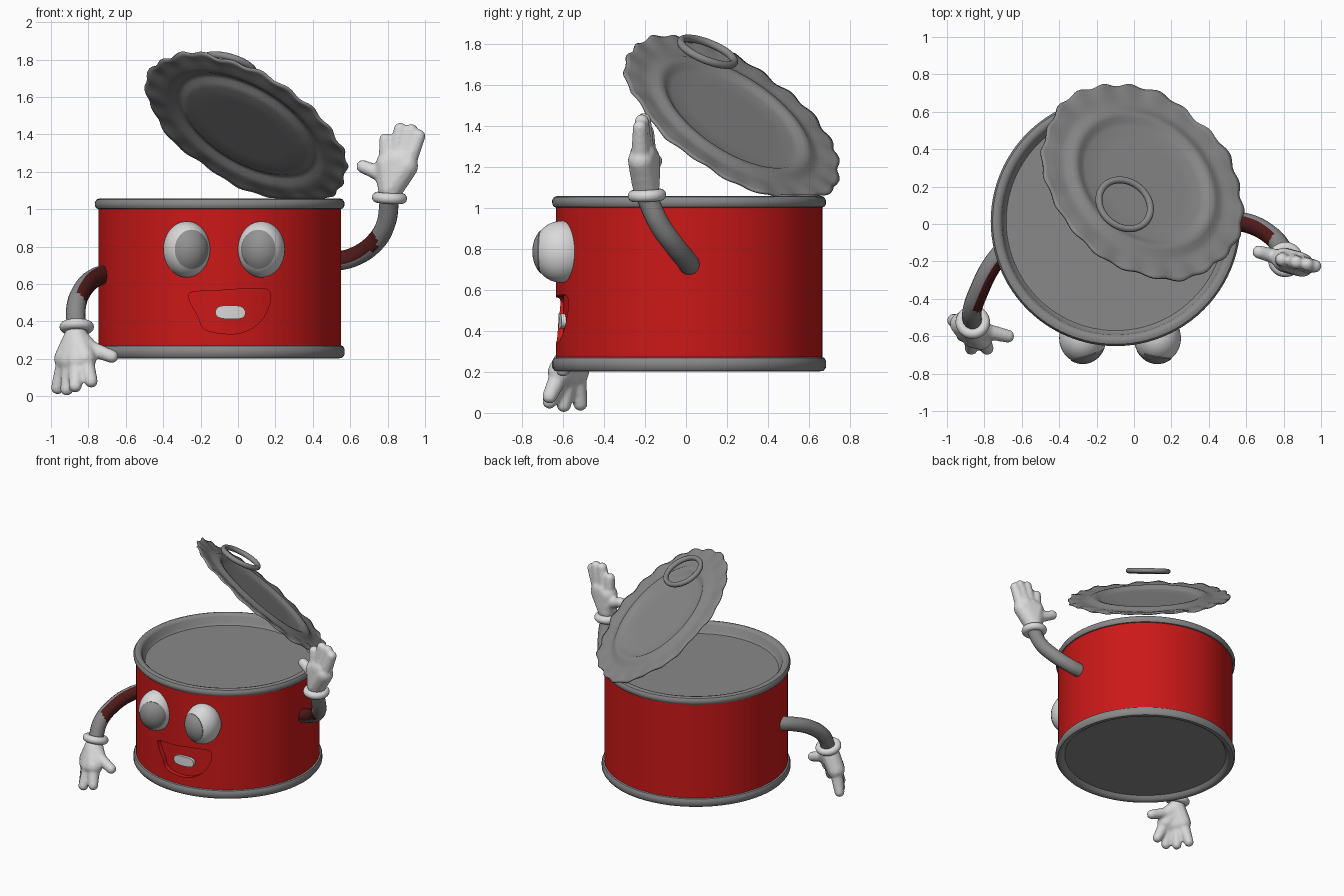
import bpy, bmesh, math
from mathutils import Vector, Matrix

if "Cube" in bpy.data.objects:
    bpy.data.objects.remove(bpy.data.objects["Cube"])

CX, CY, R = -0.098, 0.015, 0.649      # can axis and body radius


def material(name, col):
    m = bpy.data.materials.new(name)
    m.diffuse_color = (*col, 1)
    m.use_nodes = True
    m.node_tree.nodes["Principled BSDF"].inputs["Base Color"].default_value = m.diffuse_color
    return m


RED = material("red_label", (0.60, 0.009, 0.009))
METAL = material("grey_metal", (0.25, 0.25, 0.25))
MAROON = material("dark_maroon", (0.075, 0.010, 0.010))
WHITE = material("soft_white", (0.70, 0.70, 0.70))
PUPIL = material("pupil_grey", (0.29, 0.29, 0.29))


def activate(ob):
    bpy.ops.object.select_all(action='DESELECT')
    ob.select_set(True)
    bpy.context.view_layer.objects.active = ob


def smooth(ob, angle=40):
    activate(ob)
    bpy.ops.object.shade_smooth_by_angle(angle=math.radians(angle))


def make(name, bm, mat, angle=40):
    bmesh.ops.recalc_face_normals(bm, faces=bm.faces[:])
    me = bpy.data.meshes.new(name)
    bm.to_mesh(me)
    bm.free()
    ob = bpy.data.objects.new(name, me)
    bpy.context.collection.objects.link(ob)
    me.materials.append(mat)
    smooth(ob, angle)
    return ob


def apply_mod(ob, kind, **props):
    m = ob.modifiers.new(kind.lower(), kind)
    for k, v in props.items():
        setattr(m, k, v)
    activate(ob)
    bpy.ops.object.modifier_apply(modifier=m.name)


def lathe(name, profile, mat, n=96):
    bm = bmesh.new()
    vs = [bm.verts.new((CX + r, CY, z)) for r, z in profile]
    es = [bm.edges.new(p) for p in zip(vs, vs[1:])]
    bmesh.ops.spin(bm, geom=vs + es, cent=(CX, CY, 0), axis=(0, 0, 1),
                   angle=2 * math.pi, steps=n)
    bmesh.ops.remove_doubles(bm, verts=bm.verts[:], dist=1e-4)
    return make(name, bm, mat)


def slab(name, outline, inner, outer, mat, rings=6):
    """Closed curved plate: an x/z outline projected on two surfaces."""
    bm = bmesh.new()
    n = len(outline)
    mx, mz = (sum(p[i] for p in outline) / n for i in (0, 1))
    rims = []
    for proj in (inner, outer):
        prev = None
        mid = bm.verts.new((mx, proj(mx, mz), mz))
        for k in range(1, rings + 1):
            ring = []
            for x, z in outline:
                x, z = mx + (x - mx) * k / rings, mz + (z - mz) * k / rings
                ring.append(bm.verts.new((x, proj(x, z), z)))
            for i in range(n):
                j = (i + 1) % n
                bm.faces.new((mid, ring[i], ring[j]) if prev is None
                             else (prev[i], ring[i], ring[j], prev[j]))
            prev = ring
        rims.append(prev)
    for i in range(n):
        j = (i + 1) % n
        bm.faces.new((rims[0][i], rims[1][i], rims[1][j], rims[0][j]))
    return make(name, bm, mat)


def rounded(points, sub=5):
    """Closed Catmull-Rom outline through a few points."""
    out, n = [], len(points)
    for i in range(n):
        a, b, c, d = (Vector(points[(i + k) % n]) for k in (-1, 0, 1, 2))
        for s in range(sub):
            t = s / sub
            out.append(0.5 * (2 * b + (c - a) * t + (2 * a - 5 * b + 4 * c - d) * t * t
                              + (3 * b - a - 3 * c + d) * t ** 3))
    return out


def can_surface(r):
    return lambda x, z: CY - math.sqrt(r * r - (x - CX) ** 2)


# Can body with the mouth carved into it
body = lathe("can_body", [(0, .26), (R, .26), (R, 1.01), (.625, 1.01), (.605, .95), (0, .95)], RED)
mouth = rounded([(-.25, .555), (-.1, .565), (.06, .575), (.165, .565), (.165, .48), (.11, .39),
                 (.02, .34), (-.08, .335), (-.18, .36), (-.215, .43), (-.258, .51)])
cutter = slab("mouth_cutter", mouth, can_surface(.615), can_surface(.72), RED)
cutter.hide_render = True
apply_mod(body, 'BOOLEAN', operation='DIFFERENCE', object=cutter, solver='EXACT')
bpy.data.objects.remove(cutter)
smooth(body, 30)
slab("teeth", rounded([(-.105, .478), (-.04, .485), (.02, .478), (.04, .445), (.015, .415),
                       (-.085, .415), (-.12, .44)]), can_surface(.61), can_surface(.636), WHITE)

# Rolled rims with the end discs
lathe("top_rim_and_disc", [(0, .98), (.585, .98), (.6, .995), (.608, 1.04), (.62, 1.053), (.64, 1.058),
                           (.658, 1.052), (.668, 1.035), (.666, 1.015), (.658, 1.003), (.64, 1.0)], METAL)
lathe("bottom_rim_and_disc", [(0, .235), (.6, .235), (.615, .213), (.635, .202), (.655, .205), (.668, .222),
                              (.668, .25), (.66, .268), (.64, .274)], METAL)

# Eyes and pupils
for side, ex, px, pw in (("left", -.274, -.248, .09), ("right", .125, .108, .092)):
    ey, ez, a, b, c = -.61, .785, .126, .135, .15
    bm = bmesh.new()
    bmesh.ops.create_uvsphere(bm, u_segments=40, v_segments=24, radius=1)
    bmesh.ops.transform(bm, verts=bm.verts[:],
                        matrix=Matrix.Translation((ex, ey, ez)) @ Matrix.Diagonal((a, b, c, 1)))
    make(side + "_eye", bm, WHITE)

    def eye_surface(lift):
        return lambda x, z: ey - lift - b * math.sqrt(
            max(0, 1 - ((x - ex) / a) ** 2 - ((z - ez) / c) ** 2))
    ring = [(px + pw * math.cos(t * math.pi / 20), ez + .105 * math.sin(t * math.pi / 20))
            for t in range(40)]
    slab(side + "_pupil", ring, eye_surface(-.004), eye_surface(.004), PUPIL)

# Opened lid with pressed ridge and torn wavy edge
profile = [(.12, -.008), (.24, -.008), (.34, -.008), (.37, .0), (.39, .014), (.41, .018), (.43, .014),
           (.455, .0), (.49, -.004), (.52, 0), (.55, 0), (.575, 0), (.597, 0)]
normal = Vector((.444, .49, .749)).normalized()
place = Matrix.Translation((.045, .225, 1.435)) @ normal.to_track_quat('Z', 'Y').to_matrix().to_4x4()
bm = bmesh.new()
N = 160
mid, prev = bm.verts.new(place @ Vector((0, 0, -.008))), None
for r, h in profile:
    w = max(0, (r - .46) / .14) ** 1.5
    ring = []
    for i in range(N):
        t = 2 * math.pi * i / N
        rr = r + w * (.008 * math.cos(22 * t) + .006 * math.cos(7 * t + 1))
        hh = h + w * (.005 * math.sin(22 * t + .6) + .005 * math.sin(9 * t))
        p = place @ Vector((rr * math.cos(t), rr * math.sin(t), hh))
        p.z = max(p.z, 1.058)
        ring.append(bm.verts.new(p))
    for i in range(N):
        j = (i + 1) % N
        bm.faces.new((mid, ring[i], ring[j]) if prev is None
                     else (prev[i], ring[i], ring[j], prev[j]))
    prev = ring
lid = make("lid", bm, METAL, 60)
apply_mod(lid, 'SOLIDIFY', thickness=.012, offset=0)


def torus(name, loc, axis, major, minor, mat, squash=1.0):
    bpy.ops.mesh.primitive_torus_add(major_radius=major, minor_radius=minor,
                                     major_segments=48, minor_segments=14)
    ob = bpy.context.object
    ob.name = name
    rot = Vector(axis).to_track_quat('Z', 'Y').to_matrix().to_4x4()
    ob.data.transform(Matrix.Translation(loc) @ rot @ Matrix.Diagonal((1, squash, 1, 1)))
    ob.data.materials.append(mat)
    smooth(ob, 60)


# Pull ring hovering above the lid
torus("pull_ring", (-.05, .105, 1.76), (.29, .38, .88), .147, .019, METAL, .93)


def arm(name, pts, reach, side, limit):
    cu = bpy.data.curves.new(name, 'CURVE')
    cu.dimensions, cu.bevel_depth, cu.bevel_resolution = '3D', .052, 5
    cu.use_fill_caps = True
    sp = cu.splines.new('BEZIER')
    sp.bezier_points.add(len(pts) - 1)
    for bp, p in zip(sp.bezier_points, pts):
        bp.co = p
        bp.handle_left_type = bp.handle_right_type = 'AUTO'
    ob = bpy.data.objects.new(name, cu)
    bpy.context.collection.objects.link(ob)
    activate(ob)
    bpy.ops.object.convert(target='MESH')
    ob = bpy.context.object
    ob.data.materials.clear()
    ob.data.materials.append(METAL)
    ob.data.materials.append(MAROON)
    root, side = Vector(pts[0]), Vector(side).normalized()
    for f in ob.data.polygons:      # maroon stripe on one side, near the body
        f.material_index = int((f.center - root).length < reach and f.normal.dot(side) > limit)
    smooth(ob, 60)


def hand(name, wrist, knuckles, tips, thumb_base, thumb_tip):
    bm = bmesh.new()

    def capsule(p, q, r0, r1):
        p, q = Vector(p), Vector(q)
        for k in range(9):
            t = k / 8
            bmesh.ops.create_icosphere(bm, subdivisions=2, radius=r0 + (r1 - r0) * t,
                                       matrix=Matrix.Translation(p.lerp(q, t)))
    for kn, tip in zip(knuckles, tips):
        capsule(wrist, kn, .070, .066)
        capsule(kn, tip, .050, .037)
    capsule(wrist, thumb_base, .066, .05)
    capsule(thumb_base, thumb_tip, .044, .037)
    ob = make(name, bm, WHITE)
    apply_mod(ob, 'REMESH', mode='VOXEL', voxel_size=.011)
    apply_mod(ob, 'SMOOTH', factor=.5, iterations=3)
    smooth(ob, 80)


# Raised arm, cuff and glove
arm("right_arm", [(.5, .02, .715), (.62, 0, .745), (.73, -.06, .82), (.79, -.13, .92), (.81, -.19, 1.05)],
    .31, (-.4, -.62, .65), .1)
torus("right_cuff", (.81, -.19, 1.06), (.05, -.05, 1), .065, .029, WHITE)
hand("right_glove", (.815, -.195, 1.11),
     [(.80, -.19, 1.24), (.84, -.2, 1.26), (.88, -.21, 1.26), (.90, -.22, 1.23)],
     [(.79, -.19, 1.37), (.868, -.205, 1.427), (.927, -.215, 1.42), (.967, -.225, 1.39)],
     (.78, -.18, 1.18), (.668, -.15, 1.228))

# Lowered arm, cuff and glove
arm("left_arm", [(-.68, -.12, .655), (-.76, -.22, .635), (-.83, -.36, .57), (-.865, -.46, .48),
                 (-.865, -.52, .37)], .40, (.78, -.55, .1), .4)
torus("left_cuff", (-.862, -.525, .37), (0, .3, 1), .064, .028, WHITE)
hand("left_glove", (-.865, -.54, .31),
     [(-.92, -.535, .2), (-.895, -.57, .19), (-.86, -.6, .19), (-.82, -.61, .2)],
     [(-.965, -.515, .045), (-.915, -.595, .038), (-.87, -.665, .055), (-.785, -.665, .08)],
     (-.8, -.57, .26), (-.675, -.6, .212))
